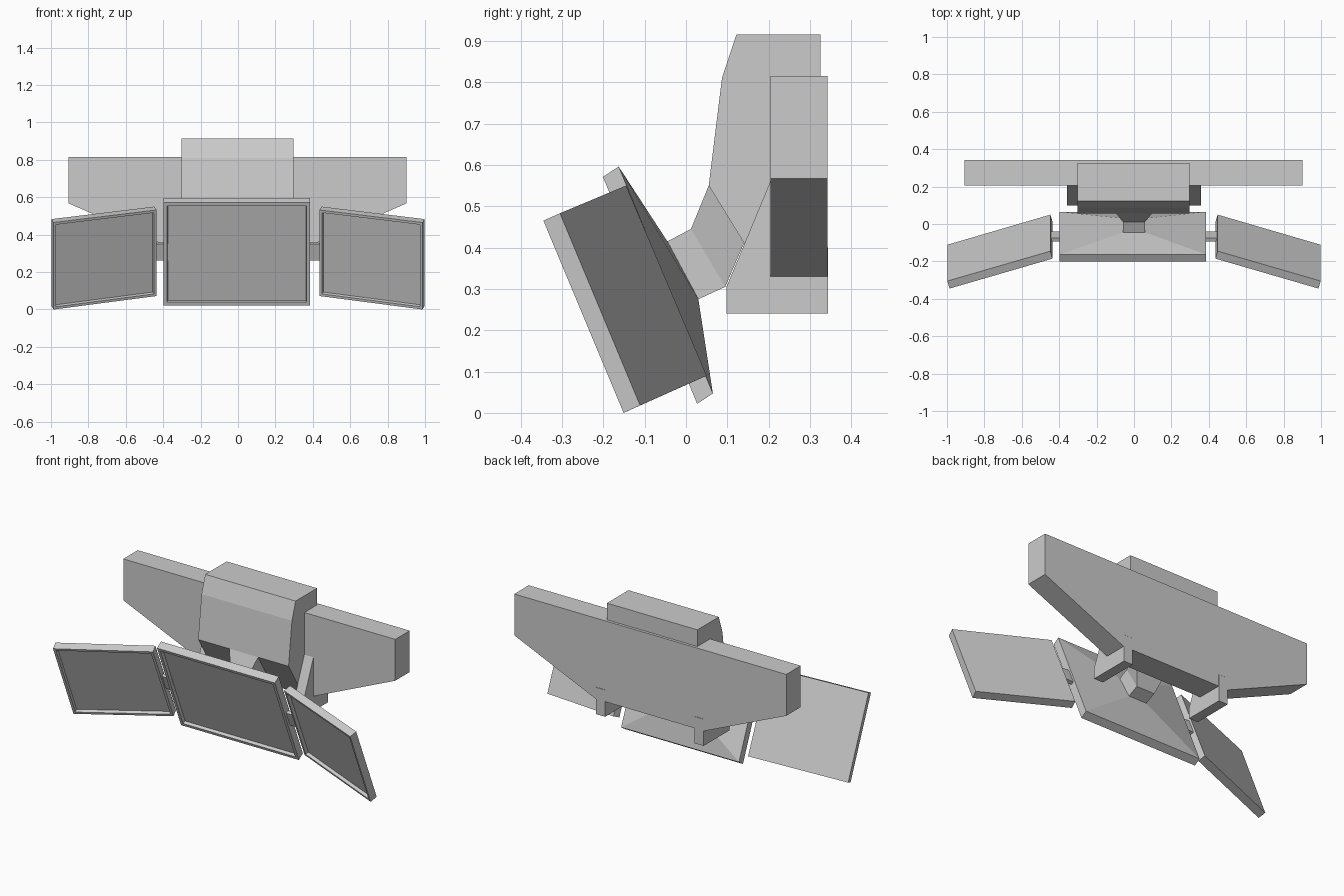
import bpy, bmesh
from mathutils import Vector

if "Cube" in bpy.data.objects:
    bpy.data.objects.remove(bpy.data.objects["Cube"])


def finish(name, bm):
    bmesh.ops.recalc_face_normals(bm, faces=bm.faces[:])
    mesh = bpy.data.meshes.new(name)
    bm.to_mesh(mesh)
    bm.free()
    obj = bpy.data.objects.new(name, mesh)
    bpy.context.collection.objects.link(obj)
    return obj


def loft(name, rings):
    """Closed solid through rings of equal point count; returns object."""
    bm = bmesh.new()
    loops = [[bm.verts.new(p) for p in ring] for ring in rings]
    n = len(loops[0])
    for a, b in zip(loops, loops[1:]):
        for i in range(n):
            j = (i + 1) % n
            bm.faces.new((a[i], a[j], b[j], b[i]))
    bm.faces.new(loops[0])
    bm.faces.new(loops[-1])
    return finish(name, bm)


def extrude_yz(name, profile, x0, x1):
    return loft(name, [[(x, y, z) for y, z in profile] for x in (x0, x1)])


def screen(name, front, depth, border):
    """Slab with a recessed front panel inside a thin frame."""
    front = [Vector(p) for p in front]
    bm = bmesh.new()
    f = [bm.verts.new(p) for p in front]
    b = [bm.verts.new(p + Vector(depth)) for p in front]
    face = bm.faces.new(f)
    bm.faces.new(b[::-1])
    for i in range(4):
        j = (i + 1) % 4
        bm.faces.new((f[i], b[i], b[j], f[j]))
    bmesh.ops.recalc_face_normals(bm, faces=bm.faces[:])
    bmesh.ops.inset_individual(bm, faces=[face], thickness=border, depth=0)
    bmesh.ops.inset_individual(bm, faces=[face], thickness=0.005, depth=-0.018)
    return finish(name, bm)


def section(half, top, bottom):
    """Rectangle across x between two (y, z) points."""
    return [(-half, *top), (half, *top), (half, *bottom), (-half, *bottom)]


# Wide back panel with sloped lower corners
outline = [(-0.905, 0.815), (0.9, 0.815), (0.9, 0.567), (0.36, 0.33),
           (-0.36, 0.33), (-0.905, 0.567)]
loft("back_panel", [[(x, y, z) for x, z in outline] for y in (0.205, 0.342)])

# Central housing
extrude_yz("central_housing", [(0.122, 0.915), (0.325, 0.915), (0.325, 0.33),
                               (0.19, 0.33), (0.055, 0.55), (0.087, 0.81)],
           -0.303, 0.297)

# Lower brackets either side of the housing
for side, s in (("left", -1), ("right", 1)):
    extrude_yz(side + "_bracket", [(0.098, 0.24), (0.343, 0.24), (0.343, 0.40),
                                   (0.207, 0.567), (0.098, 0.305)],
               s * 0.297, s * 0.357)

# Tapered support arm
loft("support_arm", [section(0.095, (0.075, 0.56), (0.155, 0.42)),
                     section(0.095, (0.055, 0.55), (0.14, 0.41)),
                     section(0.06, (0.012, 0.445), (0.095, 0.305)),
                     section(0.06, (-0.045, 0.415), (0.03, 0.275))])

# Centre screen and its pyramid back
L, R = -0.397, 0.385
screen("centre_screen", [(L, -0.201, 0.571), (R, -0.201, 0.571),
                         (R, 0.027, 0.022), (L, 0.027, 0.022)],
       (0, 0.038, 0.025), 0.026)
loft("centre_screen_back",
     [[(L, -0.163, 0.596), (R, -0.163, 0.596), (R, 0.065, 0.047), (L, 0.065, 0.047)],
      section(0.06, (-0.045, 0.415), (0.03, 0.275))])

# Angled side screens and the hinges joining them to the centre
for side, s in (("left", -1), ("right", 1)):
    screen(side + "_screen", [(s * 0.435, -0.185, 0.532), (s * 0.986, -0.345, 0.465),
                              (s * 0.986, -0.151, 0.0), (s * 0.435, 0.01, 0.072)],
           (s * 0.012, 0.04, 0.018), 0.02)
    extrude_yz(side + "_hinge", [(-0.093, 0.349), (-0.075, 0.357),
                                 (-0.039, 0.271), (-0.057, 0.263)],
               s * 0.375, s * 0.45)
